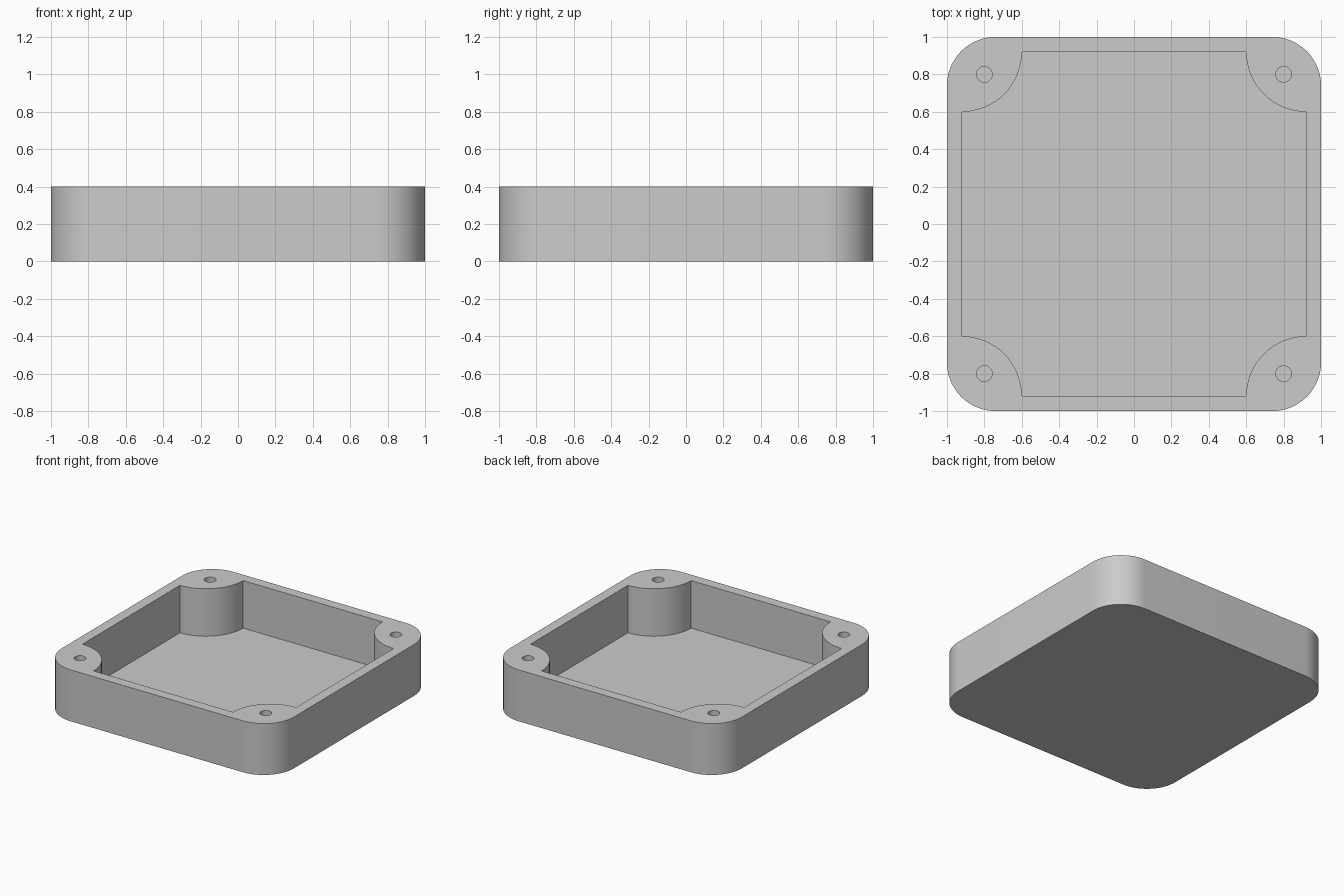
import bpy
import bmesh
from math import cos, sin, pi, radians

if "Cube" in bpy.data.objects:
    bpy.data.objects.remove(bpy.data.objects["Cube"], do_unlink=True)

HEIGHT, FLOOR = 0.4, 0.03
OUTER_RADIUS = 0.26
INNER, POST_RADIUS = 0.92, 0.32
HOLE_POS, HOLE_RADIUS = 0.8, 0.042
CORNERS = [(1, 1), (-1, 1), (-1, -1), (1, -1)]


def arc(cx, cy, r, start, sweep, steps):
    angles = [start + sweep * i / steps for i in range(steps + 1)]
    return [(cx + r * cos(a), cy + r * sin(a)) for a in angles]


# Plan outlines, all running counter-clockwise
outer, pocket, holes = [], [], []
for i, (sx, sy) in enumerate(CORNERS):
    turn = i * pi / 2
    c = 1 - OUTER_RADIUS
    outer += arc(sx * c, sy * c, OUTER_RADIUS, turn, pi / 2, 20)
    # concave arc round the corner post
    pocket += arc(sx * INNER, sy * INNER, POST_RADIUS, turn - pi / 2, -pi / 2, 24)
    holes.append(arc(sx * HOLE_POS, sy * HOLE_POS, HOLE_RADIUS, 0, 2 * pi, 32)[:-1])

bm = bmesh.new()


def ring(points, z):
    return [bm.verts.new((x, y, z)) for x, y in points]


def well(points, depth_z):
    """Walls from the rim to depth_z, closed by one flat face; returns the rim."""
    top, low = ring(points, HEIGHT), ring(points, depth_z)
    n = len(points)
    for i in range(n):
        j = (i + 1) % n
        bm.faces.new((top[i], top[j], low[j], low[i]))
    bm.faces.new(low)
    return [bm.edges.get((top[i], top[(i + 1) % n])) for i in range(n)]


# Outside shell, pocket and blind screw holes
rim = well(outer, 0) + well(pocket, FLOOR)
for hole in holes:
    rim += well(hole, FLOOR)

# Flat rim joining all the outlines
bmesh.ops.triangle_fill(bm, edges=rim, use_beauty=True, normal=(0, 0, 1))
bmesh.ops.recalc_face_normals(bm, faces=bm.faces[:])

mesh = bpy.data.meshes.new("enclosure_base")
bm.to_mesh(mesh)
bm.free()
base = bpy.data.objects.new("enclosure_base", mesh)
bpy.context.collection.objects.link(base)

# Plain grey plastic
grey = bpy.data.materials.new("grey_plastic")
grey.use_nodes = True
colour = (0.6, 0.6, 0.6, 1)
grey.diffuse_color = colour
grey.node_tree.nodes["Principled BSDF"].inputs["Base Color"].default_value = colour
mesh.materials.append(grey)

bpy.ops.object.select_all(action='DESELECT')
base.select_set(True)
bpy.context.view_layer.objects.active = base
bpy.ops.object.shade_smooth_by_angle(angle=radians(30))
